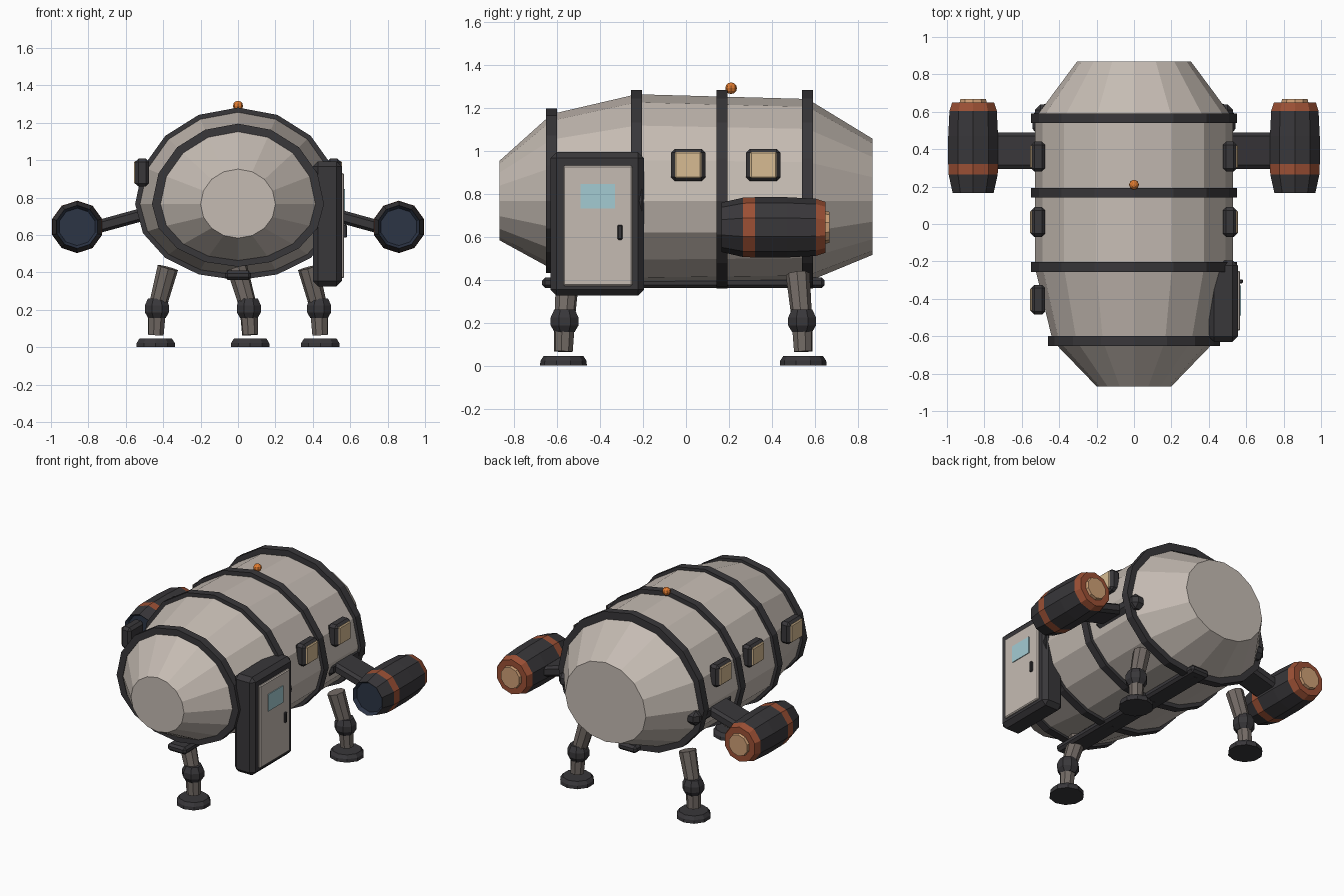
import bpy, bmesh, math
from mathutils import Vector

if "Cube" in bpy.data.objects:
    bpy.data.objects.remove(bpy.data.objects["Cube"])


def mat(name, r, g, b):
    m = bpy.data.materials.new(name)
    m.diffuse_color = (r, g, b, 1)
    m.use_nodes = True
    m.node_tree.nodes["Principled BSDF"].inputs["Base Color"].default_value = m.diffuse_color
    return m


HULL = mat("hull_paint", .56, .50, .45)
DARK = mat("dark_metal", .04, .038, .042)
LEG = mat("leg_metal", .17, .145, .13)
RUST = mat("rust_stripe", .33, .08, .035)
GLOW = mat("exhaust_glow", .62, .35, .18)
PANE = mat("warm_pane", .68, .50, .29)
GLASS = mat("blue_glass", .37, .60, .65)
NAVY = mat("intake_blue", .025, .035, .06)
ORANGE = mat("beacon_orange", .75, .20, .03)


def finish(name, bm, mats):
    bmesh.ops.recalc_face_normals(bm, faces=bm.faces)
    me = bpy.data.meshes.new(name)
    bm.to_mesh(me)
    bm.free()
    for m in mats:
        me.materials.append(m)
    ob = bpy.data.objects.new(name, me)
    bpy.context.collection.objects.link(ob)
    return ob


def loft(name, rings, mats, closed=False):
    """Skin a list of point rings; mats gives one material per segment."""
    bm = bmesh.new()
    slots = list(dict.fromkeys(mats))
    vs = [[bm.verts.new(p) for p in ring] for ring in rings]
    n = len(vs[0])
    segs = len(vs) if closed else len(vs) - 1
    for s in range(segs):
        a, b = vs[s], vs[(s + 1) % len(vs)]
        for i in range(n):
            j = (i + 1) % n
            f = bm.faces.new((a[i], a[j], b[j], b[i]))
            f.material_index = slots.index(mats[min(s, len(mats) - 1)])
    if not closed:
        bm.faces.new(vs[0]).material_index = slots.index(mats[0])
        bm.faces.new(vs[-1]).material_index = slots.index(mats[-1])
    return finish(name, bm, slots)


def section(y, rx, up, down, cx=0, cz=.765, n=16, turn=0):
    """Cross-section in the xz plane with separate upper and lower heights."""
    pts = []
    for i in range(n):
        a = 2 * math.pi * i / n + turn
        s = math.sin(a)
        pts.append((cx + rx * math.cos(a), y, cz + s * (up if s > 0 else down)))
    return pts


def rod(name, p, q, stops, m, n=8):
    """Turned part from p to q; stops are (fraction, radius)."""
    p, q = Vector(p), Vector(q)
    rot = (q - p).to_track_quat('Z', 'Y')
    rings = [[p.lerp(q, t) + rot @ Vector((r * math.cos(2 * math.pi * (i + .5) / n),
                                           r * math.sin(2 * math.pi * (i + .5) / n), 0))
              for i in range(n)] for t, r in stops]
    return loft(name, rings, [m])


def box(name, x, y, z, m, bevel=0):
    bm = bmesh.new()
    bmesh.ops.create_cube(bm, size=1)
    for v in bm.verts:
        v.co = [(r[0] + r[1]) / 2 + c * (r[1] - r[0]) for r, c in zip((x, y, z), v.co)]
    if bevel:
        bmesh.ops.bevel(bm, geom=bm.edges[:], offset=bevel, segments=1, affect='EDGES')
    return finish(name, bm, [m])


# Hull: sixteen-sided pressure body
loft("hull", [section(*s) for s in (
    (-.868, .20, .187, .182), (-.625, .435, .405, .315), (-.23, .53, .497, .385),
    (.565, .53, .475, .375), (.868, .305, .29, .25))], [HULL])

# Hoops around the hull
for i, (y, r, up, down) in enumerate(((-.625, .46, .43, .335), (-.23, .55, .516, .407),
                                      (.167, .55, .516, .407), (.565, .55, .516, .407))):
    loft(f"hoop_{i + 1}", [section(y + d, r * k, up * k, down * k)
                           for d, k in ((-.026, .9), (-.026, 1), (.026, 1), (.026, .9))],
         [DARK], closed=True)

# Keel beam under the belly
box("keel", (-.07, .07), (-.67, .645), (.36, .41), DARK, .015)

# Roof beacon
bm = bmesh.new()
bmesh.ops.create_uvsphere(bm, u_segments=8, v_segments=6, radius=.027)
bmesh.ops.translate(bm, verts=bm.verts, vec=(0, .21, 1.29))
finish("beacon", bm, [ORANGE])

# Door with frame, window and handle on the right side
box("door_frame", (.40, .555), (-.63, -.195), (.325, .993), DARK, .028)
box("door_panel", (.53, .568), (-.57, -.25), (.37, .93), HULL, .006)
box("door_window", (.55, .573), (-.49, -.33), (.73, .845), GLASS)
box("door_handle", (.55, .582), (-.318, -.296), (.585, .655), DARK, .005)

# Side windows: two on the right, three on the left
for side, ys in ((1, (.01, .36)), (-1, (.01, .36, -.405))):
    for i, y in enumerate(ys):
        tag = ("right" if side > 0 else "left") + f"_{i + 1}"
        box("window_frame_" + tag, sorted((side * .475, side * .55)),
            (y - .08, y + .08), (.858, 1.008), DARK, .018)
        box("window_pane_" + tag, sorted((side * .52, side * .556)),
            (y - .062, y + .062), (.872, .994), PANE, .006)

# Engines on pylons
for side in (-1, 1):
    tag = "right" if side > 0 else "left"
    cx, cz = side * .86, .643

    def ring(y, r):
        return section(y, r, r, r, cx, cz, 10, math.pi / 10)

    loft("engine_" + tag, [ring(*s) for s in (
        (.19, .10), (.165, .115), (.265, .138), (.32, .14), (.47, .14),
        (.605, .133), (.65, .118), (.65, .085))],
        [NAVY, DARK, RUST, DARK, DARK, RUST, RUST])
    loft("exhaust_" + tag, [ring(.64, .078), ring(.668, .072)], [GLOW])
    a, b = (side * .49, .715), (side * .77, .638)
    loft("pylon_" + tag, [[(x, y, z + dz) for y, dz in
                           ((.295, -.02), (.315, -.036), (.47, -.036), (.49, -.02),
                            (.49, .02), (.47, .036), (.315, .036), (.295, .02))]
                          for x, z in (a, b)], [DARK])
    box("pylon_root_" + tag, sorted((side * .43, side * .53)), (.24, .64), (.66, .76), DARK, .03)

# Three landing legs: sloped strut, knee, shin and footpad
for name, x, y, lean in (("front", .065, -.57, -.07), ("rear_left", -.44, .545, .065),
                         ("rear_right", .44, .545, -.065)):
    knee = (x + lean * .1, y + .005 * (1 if y < 0 else -1), .205)
    top = (x + lean, y + (.02 if y < 0 else -.025), .425)
    rod(name + "_strut", knee, top, ((0, .047), (1, .056)), LEG)
    rod(name + "_knee", (knee[0], knee[1], .155), (knee[0], knee[1], .26),
        ((0, .05), (.3, .07), (.65, .07), (1, .052)), DARK)
    rod(name + "_shin", (x, y, .065), knee, ((0, .044), (1, .05)), LEG)
    rod(name + "_foot", (x, y, 0), (x, y, .045), ((0, .109), (.5, .107), (1, .092)), DARK, 10)
